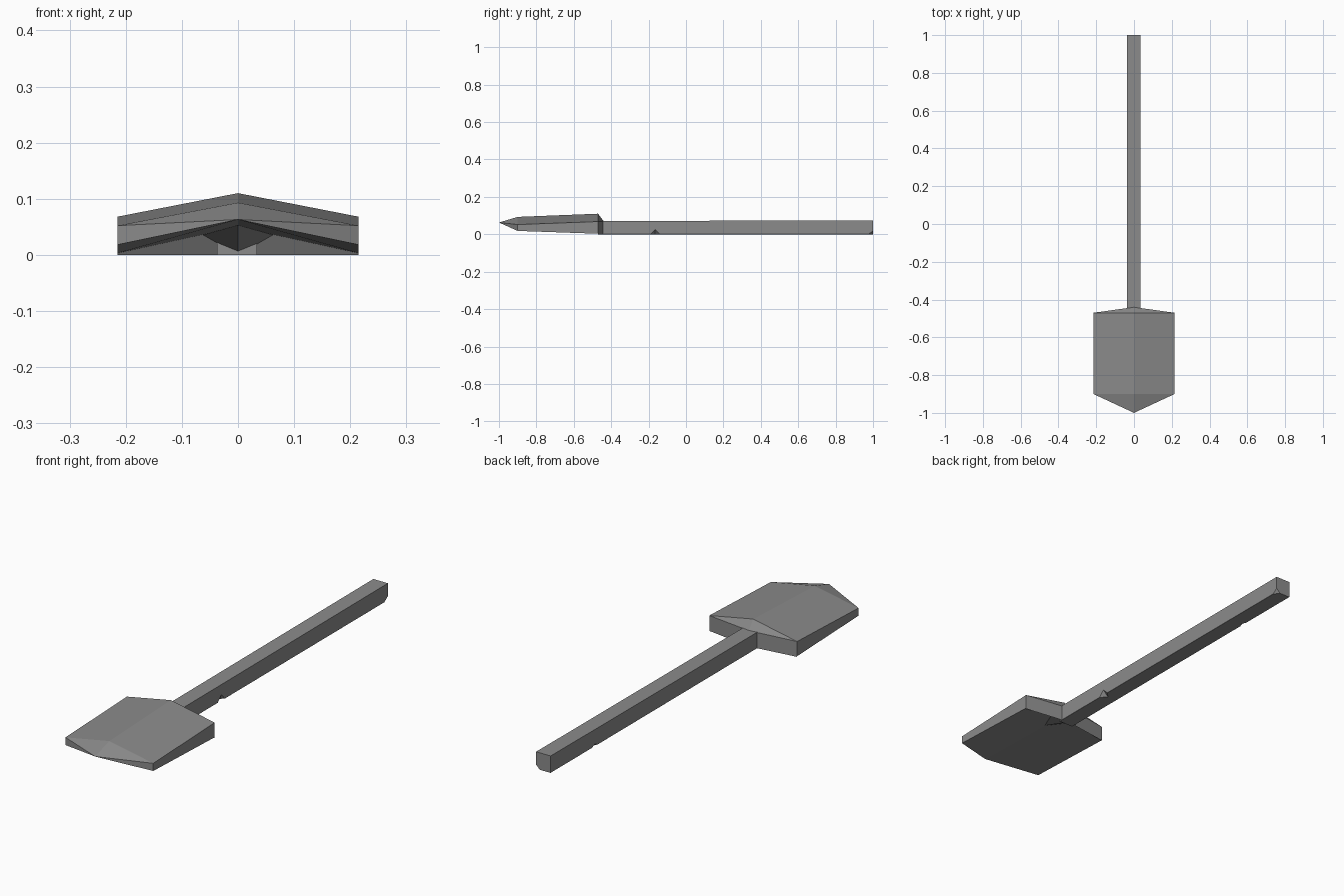
import bpy
import bmesh

cube = bpy.data.objects.get("Cube")
if cube:
    bpy.data.objects.remove(cube, do_unlink=True)

grey = bpy.data.materials.new("grey metal")
grey.use_nodes = True
colour = (0.26, 0.26, 0.26, 1)
grey.diffuse_color = colour
grey.node_tree.nodes["Principled BSDF"].inputs["Base Color"].default_value = colour


def finish(name, bm):
    bmesh.ops.recalc_face_normals(bm, faces=bm.faces)
    mesh = bpy.data.meshes.new(name)
    bm.to_mesh(mesh)
    bm.free()
    mesh.materials.append(grey)
    obj = bpy.data.objects.new(name, mesh)
    bpy.context.collection.objects.link(obj)
    return obj


def mirrored(name, points, faces):
    """Build the +x half from named points and mirror it across x = 0."""
    bm = bmesh.new()
    for side in (1, -1):
        v = {k: bm.verts.new((side * p[0], p[1], p[2])) for k, p in points.items()}
        for face in faces:
            bm.faces.new([v[k] for k in face.split()])
    bmesh.ops.remove_doubles(bm, verts=bm.verts, dist=0.0001)
    return finish(name, bm)


# Blade: ridged plate with a pointed front and a deeper rear lip
W, FRONT, REAR, LIP = 0.215, -0.90, -0.47, -0.44
mirrored("blade", {
    "tip": (0, -1, 0.063),
    "ridge_front": (0, FRONT, 0.093), "ridge_rear": (0, REAR, 0.11),
    "side_front": (W, FRONT, 0.052), "side_rear": (W, REAR, 0.068),
    "under_front": (W, FRONT, 0.018), "under_rear": (W, REAR, 0.003),
    "hollow": (0, REAR, 0.05),
    "lip_top": (0, LIP, 0.07), "lip_base": (0, LIP, 0), "lip_side": (W, REAR, 0),
}, [
    "tip side_front ridge_front",
    "ridge_front side_front side_rear ridge_rear",
    "tip under_front side_front",
    "side_front under_front under_rear side_rear",
    "tip hollow under_rear under_front",
    "ridge_rear side_rear lip_top",
    "lip_top side_rear under_rear lip_side lip_base",
    "hollow lip_base lip_side under_rear",
])

# Socket: wedge running from the handle into the hollow underside
mirrored("socket", {
    "point": (0, -0.60, 0.053), "wing": (0.065, -0.465, 0.035),
    "keel": (0, LIP, 0), "roof": (0, REAR, 0.06),
}, ["point wing keel", "point roof wing", "roof keel wing"])

# Handle: square bar, lofted, with small nicks in its lower edges
# each station: y, nick on the left edge, nick on the right edge
stations = [(-0.46, 0, 0), (-0.19, 0, 0), (-0.165, 0.026, 0), (-0.14, 0, 0),
            (0.67, 0, 0), (0.69, 0, 0.01), (0.71, 0, 0),
            (0.975, 0, 0), (1, 0.018, 0)]
bm = bmesh.new()
rings = []
for y, left, right in stations:
    a, b = max(left, 0.0005), max(right, 0.0005)
    x0, x1, top = -0.037, 0.034, 0.072 + 0.003 * y
    outline = [(x0, top), (x1, top), (x1, a), (x1 - a, 0), (x0 + b, 0), (x0, b)]
    rings.append([bm.verts.new((x, y, z)) for x, z in outline])
for r, s in zip(rings, rings[1:]):
    for i in range(len(r)):
        j = (i + 1) % len(r)
        bm.faces.new((r[i], r[j], s[j], s[i]))
bm.faces.new(rings[0])
bm.faces.new(rings[-1])
finish("handle", bm)
